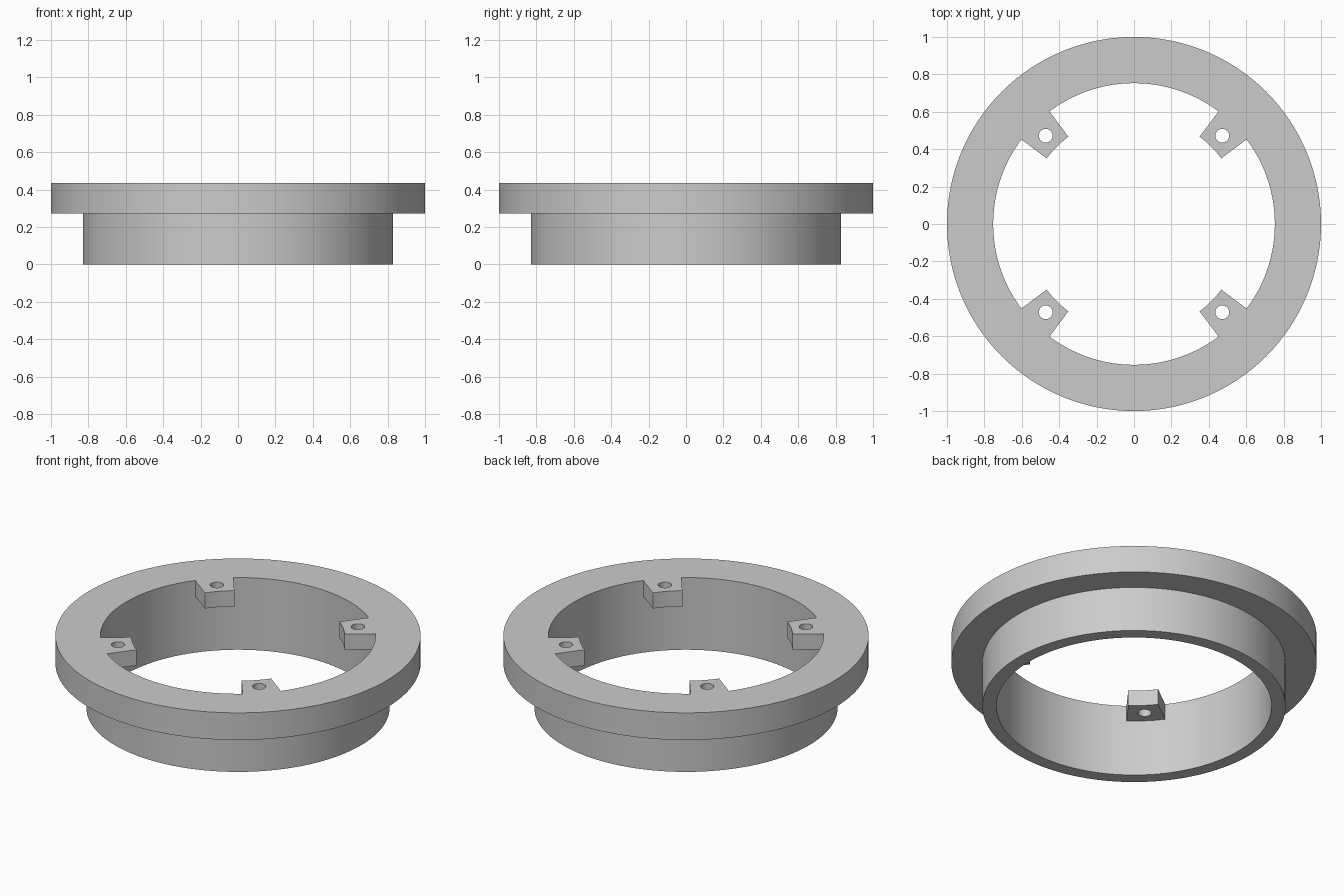
import bpy
import bmesh
from math import cos, sin, pi, radians

cube = bpy.data.objects.get("Cube")
if cube:
    bpy.data.objects.remove(cube, do_unlink=True)

SEGMENTS = 128
TOP, STEP = 0.436, 0.272
OUTER, COLLAR, BORE = 1.0, 0.83, 0.753
TAB_END, TAB_THICK, TAB_HALF = 0.584, 0.095, radians(8.1)
HOLE_AT, HOLE_RADIUS = 0.667, 0.037
CORNERS = [pi / 4 + i * pi / 2 for i in range(4)]

grey = bpy.data.materials.new("plain_grey")
grey.use_nodes = True
colour = (0.6, 0.6, 0.6, 1)
grey.diffuse_color = colour
grey.node_tree.nodes["Principled BSDF"].inputs["Base Color"].default_value = colour


def make_object(name, bm):
    bmesh.ops.recalc_face_normals(bm, faces=bm.faces)
    mesh = bpy.data.meshes.new(name)
    bm.to_mesh(mesh)
    bm.free()
    mesh.materials.append(grey)
    obj = bpy.data.objects.new(name, mesh)
    bpy.context.collection.objects.link(obj)
    return obj


def prism(bm, outline, low, high):
    """Extrude a flat outline from low to high."""
    bottom = [bm.verts.new((x, y, low)) for x, y in outline]
    top = [bm.verts.new((x, y, high)) for x, y in outline]
    bm.faces.new(bottom)
    bm.faces.new(top)
    for i in range(len(outline)):
        j = (i + 1) % len(outline)
        bm.faces.new((bottom[i], bottom[j], top[j], top[i]))


def arc(radius, start, end, steps, centre=(0, 0)):
    angles = [start + (end - start) * i / steps for i in range(steps + 1)]
    return [(centre[0] + radius * cos(a), centre[1] + radius * sin(a)) for a in angles]


def combine(target, helper, operation):
    mod = target.modifiers.new(operation.lower(), "BOOLEAN")
    mod.object, mod.operation, mod.solver = helper, operation, "EXACT"
    bpy.context.view_layer.objects.active = target
    bpy.ops.object.modifier_apply(modifier=mod.name)
    bpy.data.objects.remove(helper, do_unlink=True)


# Stepped ring: wide flange over a narrower collar
profile = [(BORE, 0), (COLLAR, 0), (COLLAR, STEP), (OUTER, STEP), (OUTER, TOP), (BORE, TOP)]
bm = bmesh.new()
loops = []
for i in range(SEGMENTS):
    a = 2 * pi * i / SEGMENTS
    loops.append([bm.verts.new((r * cos(a), r * sin(a), z)) for r, z in profile])
for i, here in enumerate(loops):
    after = loops[(i + 1) % SEGMENTS]
    for k in range(len(profile)):
        m = (k + 1) % len(profile)
        bm.faces.new((here[k], after[k], after[m], here[m]))
ring = make_object("flanged_ring", bm)

# Four mounting tabs, flush with the top and rooted in the ring wall
bm = bmesh.new()
for a in CORNERS:
    root = (BORE + COLLAR) / 2
    outline = (arc(TAB_END, a - TAB_HALF, a + TAB_HALF, 6)
               + arc(root, a + TAB_HALF, a - TAB_HALF, 6))
    prism(bm, outline, TOP - TAB_THICK, TOP)
combine(ring, make_object("mounting_tabs", bm), "UNION")

# Screw hole through each tab
bm = bmesh.new()
for a in CORNERS:
    centre = (HOLE_AT * cos(a), HOLE_AT * sin(a))
    prism(bm, arc(HOLE_RADIUS, 0, 2 * pi, 32, centre)[:-1], STEP, TOP + 0.1)
combine(ring, make_object("screw_holes", bm), "DIFFERENCE")

# Smooth round walls, crisp edges
bpy.ops.object.select_all(action="DESELECT")
ring.select_set(True)
bpy.context.view_layer.objects.active = ring
bpy.ops.object.shade_smooth_by_angle(angle=radians(30))
